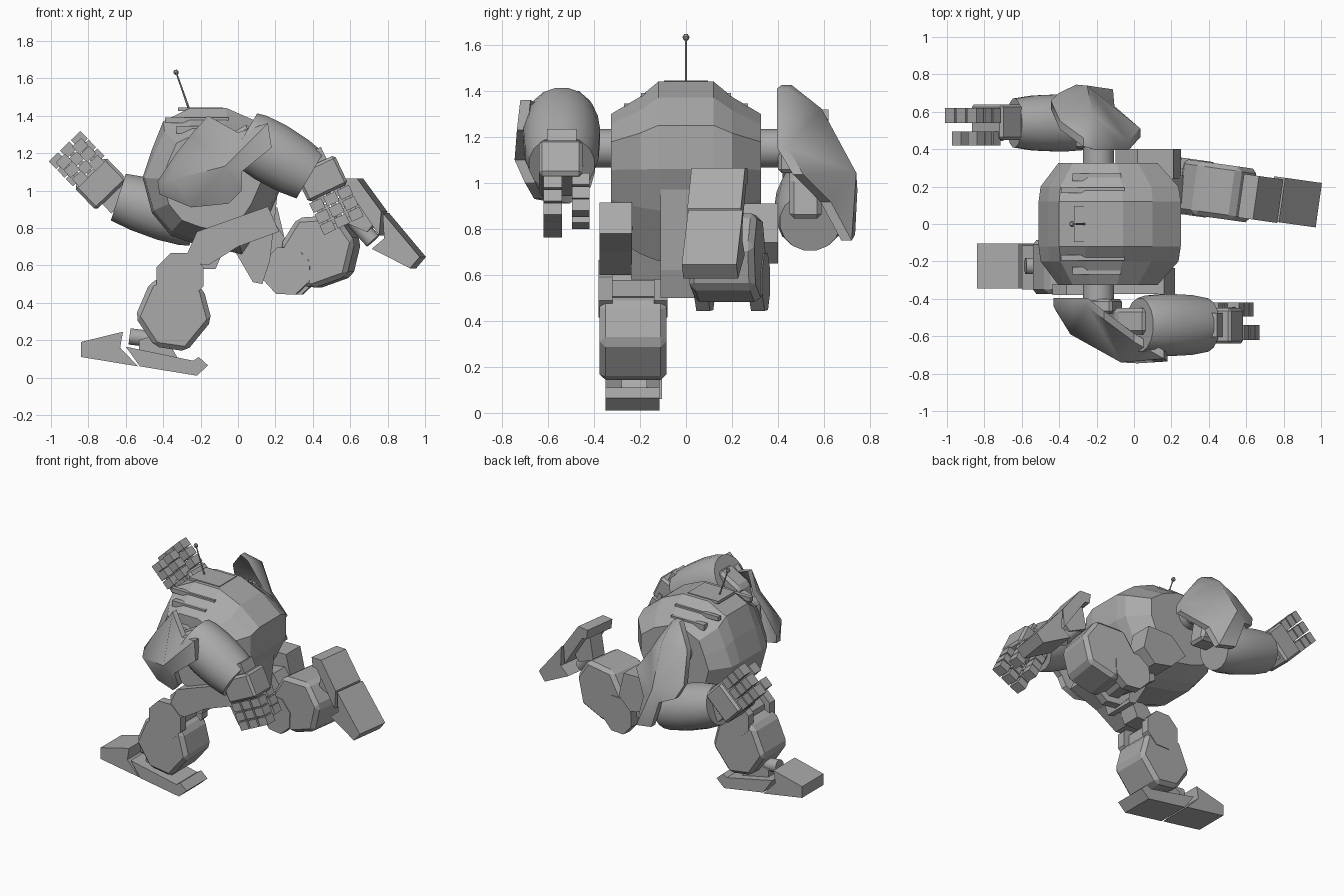
import bpy, bmesh
from math import radians, cos, sin, pi
from mathutils import Matrix, Vector

if "Cube" in bpy.data.objects:
    bpy.data.objects.remove(bpy.data.objects["Cube"])

GREY = (0.4, 0.4, 0.4, 1)
metal = bpy.data.materials.new("grey_metal")
metal.use_nodes = True
metal.diffuse_color = GREY
metal.node_tree.nodes["Principled BSDF"].inputs["Base Color"].default_value = GREY


def finish(name, bm, matrix=None, bevel=0, smooth=0):
    if matrix:
        bm.transform(matrix)
    bmesh.ops.recalc_face_normals(bm, faces=bm.faces)
    mesh = bpy.data.meshes.new(name)
    bm.to_mesh(mesh)
    bm.free()
    mesh.materials.append(metal)
    ob = bpy.data.objects.new(name, mesh)
    bpy.context.collection.objects.link(ob)
    if bevel:
        mod = ob.modifiers.new("bevel", "BEVEL")
        mod.width, mod.segments = bevel, 1
    if smooth:
        bpy.ops.object.select_all(action="DESELECT")
        ob.select_set(True)
        bpy.context.view_layer.objects.active = ob
        bpy.ops.object.shade_smooth_by_angle(angle=radians(smooth))
    return ob


def loft(name, rings, matrix=None, bevel=0, smooth=0):
    """Skin a list of equal-length point rings and cap both ends."""
    bm = bmesh.new()
    rows = [[bm.verts.new(p) for p in ring] for ring in rings]
    n = len(rows[0])
    for a, b in zip(rows, rows[1:]):
        for i in range(n):
            bm.faces.new((a[i], a[(i + 1) % n], b[(i + 1) % n], b[i]))
    bm.faces.new(rows[0])
    bm.faces.new(rows[-1])
    return finish(name, bm, matrix, bevel, smooth)


def prism(name, outline, y0, y1, matrix=None, bevel=0):
    return loft(name, [[(x, y, z) for x, z in outline] for y in (y0, y1)], matrix, bevel)


def box(name, center, size, angle=0, bevel=0):
    bm = bmesh.new()
    bmesh.ops.create_cube(bm, size=1)
    m = Matrix.Translation(center) @ Matrix.Rotation(-angle, 4, "Y") @ Matrix.Diagonal((*size, 1))
    return finish(name, bm, m, bevel)


def tube(name, a, b, profile, sides=16, matrix=None, smooth=35):
    """Round body along a to b; profile holds (fraction, radius)."""
    a, b = Vector(a), Vector(b)
    turn = (b - a).to_track_quat("Z", "Y")
    ring = [Vector((cos(2 * pi * (i + .5) / sides), sin(2 * pi * (i + .5) / sides), 0))
            for i in range(sides)]
    rings = [[a.lerp(b, t) + turn @ (p * r) for p in ring] for t, r in profile]
    return loft(name, rings, matrix, 0, smooth)


def swing(degrees, pivot, target):
    """Turn in the side plane about pivot, then carry pivot to target."""
    return (Matrix.Translation(target) @ Matrix.Rotation(-radians(degrees), 4, "Y")
            @ Matrix.Translation(-Vector(pivot)))


# Torso: side outline lofted across the width
hull = [(-.26, 1.44), (-.06, 1.44), (.1, 1.37), (.25, 1.25), (.25, 1.06), (.17, .88),
        (.02, .66), (-.22, .71), (-.36, .76), (-.46, .88), (-.51, 1.07), (-.46, 1.22), (-.4, 1.37)]
cx, cz = -.16, 1.05
sections = [(.325, .7, .64, .72), (.2, .97, .83, .92), (.12, 1, 1, 1)]
sections = [(-y, sx, up, down) for y, sx, up, down in sections] + sections[::-1]
loft("torso", [[(cx + (x - cx) * sx, y, cz + (z - cz) * (up if z > cz else down)) for x, z in hull]
               for y, sx, up, down in sections])
box("top_hatch", (-.2, 0, 1.435), (.24, .19, .02))
for side in (-1, 1):
    box("vent_slat", (-.22, side * .18, 1.375), (.34, .03, .03))
    box("vent_slat", (-.2, side * .25, 1.325), (.26, .04, .04))

# Antenna
tube("antenna_rod", (-.26, 0, 1.43), (-.33, 0, 1.63), [(0, .006), (1, .004)], 6)
tube("antenna_tip", (-.327, 0, 1.62), (-.335, 0, 1.645), [(0, .009), (.5, .016), (1, .009)], 8)

# Pelvis
prism("pelvis", [(-.06, .75), (.02, .95), (.21, .97), (.17, .62), (.13, .5), (.08, .51), (.01, .63)], -.11, .11)
tube("hip_axle", (.02, -.3, .84), (.02, .32, .84), [(0, .06), (1, .06)], 12)

# Shoulder axle
tube("shoulder_axle", (-.19, -.45, 1.15), (-.19, .45, 1.15), [(0, .085), (1, .085)], 16)

# Shoulder plates and upper arms: x, z, y of the plate rim, and which crown point it joins
rim = [(-.43, 1.05, -.44, 0), (-.33, 1.2, -.44, 0), (-.25, 1.3, -.44, 0), (-.16, 1.4, -.51, 1),
       (0, 1.31, -.63, 1), (.16, 1.36, -.72, 1), (.18, 1.23, -.735, 1), (.02, 1.1, -.745, 1),
       (.02, 1, -.7, 1), (-.05, .93, -.66, 1), (-.25, .91, -.55, 1), (-.42, .98, -.46, 0)]
crown = [(-.34, -.59, 1.06), (-.07, -.74, 1.13)]


def shoulder(side_name, matrix):
    bm = bmesh.new()
    outer = [bm.verts.new((x, y, z)) for x, z, y, _ in rim]
    peaks = [bm.verts.new(p) for p in crown]
    for i, v in enumerate(outer):
        j = (i + 1) % len(rim)
        p, q = peaks[rim[i][3]], peaks[rim[j][3]]
        bm.faces.new((v, outer[j], q))
        if p != q:
            bm.faces.new((v, q, p))
    grown = bmesh.ops.extrude_face_region(bm, geom=bm.faces[:], use_keep_orig=True)["geom"]
    verts = [g for g in grown if isinstance(g, bmesh.types.BMVert)]
    bmesh.ops.translate(bm, verts=verts, vec=(0, .045, 0))
    finish(side_name + "_shoulder_plate", bm, matrix, 0, 42)
    prism(side_name + "_shoulder_block", [(-.27, 1.08), (-.26, 1.22), (-.12, 1.27), (-.06, 1.1), (-.12, 1.04)],
          -.48, -.4, matrix, .015)
    prism(side_name + "_upper_arm", [(-.14, 1.1), (-.1, 1.27), (.06, 1.36), (.11, 1.18)],
          -.59, -.45, matrix, .02)


pivot = (-.19, 0, 1.15)
shoulder("right", Matrix.Identity(4))
shoulder("left", swing(-110, pivot, pivot) @ Matrix.Diagonal((1, -1, 1, 1)))

# Forearms
barrel = [(0, .145), (.12, .16), (.4, .17), (.75, .163), (1, .145)]
tube("right_forearm", (.03, -.54, 1.29), (.385, -.54, 1.08), barrel)
tube("left_forearm", (-.22, .54, .83), (-.64, .54, .965), [(t, r * .92) for t, r in barrel])


# Hands: palm, jointed fingers outside, opposing digits inside
def hand(side_name, wrist, degrees, side):
    a = radians(degrees)
    along, across = Vector((cos(a), 0, sin(a))), Vector((-sin(a), 0, cos(a)))

    def place(t, w, y):
        return Vector((wrist[0], side * y, wrist[1])) + along * t + across * w

    box(side_name + "_wrist", place(-.03, 0, .54), (.08, .13, .14), a)
    box(side_name + "_palm", place(.085, 0, .545), (.17, .19, .235), a, .015)
    for w in (-.082, 0, .082):
        box(side_name + "_finger_pin", place(.24, w, .58), (.2, .035, .03), a)
        for t in (.205, .27, .335):
            box(side_name + "_finger", place(t, w, .58), (.056, .08, .07), a)
    for w in (-.06, .06):
        box(side_name + "_thumb_pin", place(.21, w, .46), (.2, .035, .03), a)
        for t in (.18, .245, .305):
            box(side_name + "_thumb", place(t, w, .458), (.056, .075, .068), a)


hand("right", (.41, 1.14), -64.5, -1)
hand("left", (-.675, .976), 134, 1)

# Thighs
prism("right_thigh", [(-.29, .62), (-.22, .78), (.16, .915), (.22, .78), (0, .7), (-.16, .6)], -.375, -.235)
prism("right_inner_thigh", [(-.28, .58), (-.2, .69), (-.06, .72), (-.12, .58)], -.24, -.11)
prism("left_thigh", [(-.1, .8), (.02, .91), (.21, .91), (.25, .74), (.16, .65), (.02, .68)], .24, .4)
prism("left_inner_thigh", [(.04, .63), (.06, .8), (.2, .82), (.34, .62), (.2, .52)], .11, .26)


# Lower legs, modelled standing and carried into the stride; tail shortens the heel
def lower_leg(side_name, shin_matrix, foot_matrix, tail=0):
    shin = [(-.185, .475), (-.14, .305), (-.275, .14), (-.445, .165), (-.55, .325), (-.47, .51), (-.33, .56)]
    prism(side_name + "_shin", shin, -.375, -.085, shin_matrix, .025)
    for y0, y1 in ((-.38, -.32), (-.14, -.08)):
        tube(side_name + "_knee_cap", (-.31, y0, .54), (-.31, y1, .54), [(0, .135), (1, .135)], 8, shin_matrix, 0)
    tube(side_name + "_knee_joint", (-.31, -.34, .54), (-.31, -.12, .54), [(0, .09), (1, .09)], 8, shin_matrix, 0)
    tube(side_name + "_ankle", (-.58, -.225, .22), (-.42, -.225, .2), [(0, .045), (1, .045)], 12, foot_matrix)
    prism(side_name + "_ankle_bracket", [(-.53, .1), (-.53, .2), (-.4, .24), (-.32, .1)], -.28, -.17, foot_matrix)
    prism(side_name + "_toe", [(-.84, .11), (-.84, .19), (-.615, .245), (-.63, .16), (-.535, .06)],
          -.345, -.105, foot_matrix)
    prism(side_name + "_heel", [(-.6, .165), (-.24 - tail, .09), (-.21 - tail, .11), (-.16 - tail, .065),
                                (-.22 - tail, .01), (-.525, .06)], -.35, -.115, foot_matrix)


lower_leg("right", Matrix.Identity(4), Matrix.Identity(4))
knee = Vector((.28, .2, .57))
yaw = Matrix.Translation(knee) @ Matrix.Rotation(radians(-8), 4, "Z") @ Matrix.Translation(-knee)
lower_leg("left", yaw @ swing(133, (-.31, -.23, .54), knee),
          yaw @ swing(139.5, (-.84, -.225, .11), (.995, .2, .645)), .09)
